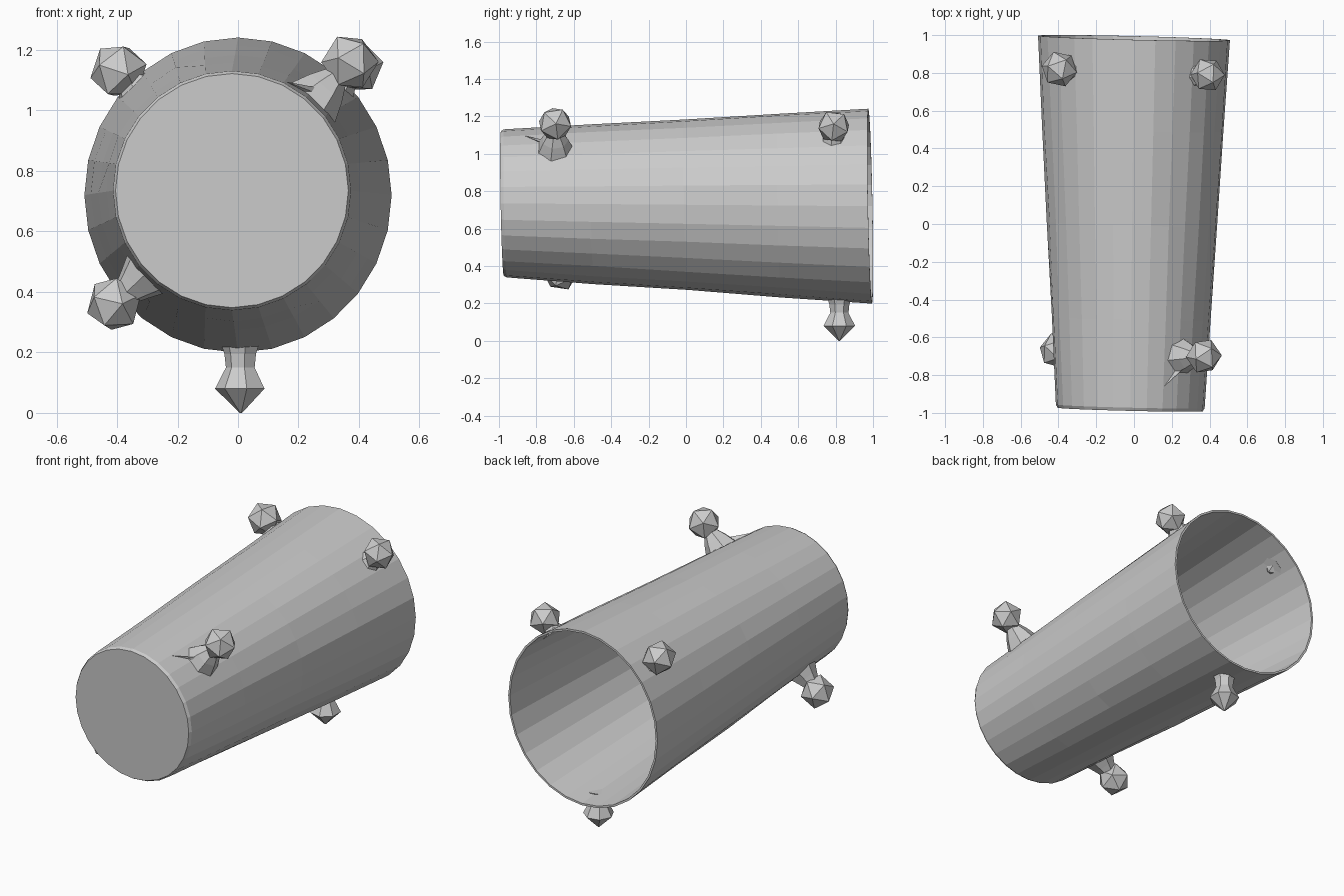
import bpy, bmesh, math, random
from mathutils import Vector, Matrix

if "Cube" in bpy.data.objects:
    bpy.data.objects.remove(bpy.data.objects["Cube"])

random.seed(4)
grey = bpy.data.materials.new("matte_grey")
grey.diffuse_color = (0.6, 0.6, 0.6, 1)
grey.use_nodes = True
grey.node_tree.nodes["Principled BSDF"].inputs["Base Color"].default_value = grey.diffuse_color


def finish(bm, name):
    bmesh.ops.recalc_face_normals(bm, faces=bm.faces)
    me = bpy.data.meshes.new(name)
    bm.to_mesh(me)
    bm.free()
    me.materials.append(grey)
    ob = bpy.data.objects.new(name, me)
    bpy.context.collection.objects.link(ob)
    return ob


def axis(y):
    """Centre of the cup's cross-section at depth y."""
    t = (y + 0.98) / 1.965
    return Vector((-0.02 + 0.02 * t, y, 0.735 - 0.015 * t))


def radius(y):
    t = (y + 0.98) / 1.965
    return 0.393 + 0.115 * t, 0.395 + 0.126 * t


def ring(bm, y, inset, sides=28, wobble=0.0):
    """Slightly tilted oval ring of the tapered cup wall."""
    c, (rx, rz) = axis(y), radius(y)
    out = []
    for i in range(sides):
        a = 2 * math.pi * i / sides
        w = random.uniform(-wobble, wobble)
        x, z = (rx - inset + w) * math.cos(a), (rz - inset + w) * math.sin(a)
        out.append(bm.verts.new((c.x + x, y - 0.024 * x - 0.019 * z, c.z + z)))
    return out


# Cup: closed small end, tapered outer wall, thin rim, hollow inside
bm = bmesh.new()
rows = [(-0.982, 0.008, 0), (-0.965, 0, 0), (-0.5, 0, .003), (0.0, 0, .003),
        (0.5, 0, .003), (0.985, 0, 0), (0.985, 0.012, 0), (-0.955, 0.016, 0)]
rings = [ring(bm, *r[:2], wobble=r[2]) for r in rows]
for a, b in zip(rings, rings[1:]):
    for i in range(len(a)):
        j = (i + 1) % len(a)
        bm.faces.new((a[i], a[j], b[j], b[i]))
bm.faces.new(rings[0])
bm.faces.new(rings[-1])
finish(bm, "tapered_cup")


def lathe(bm, base, direction, profile, sides, squash=1.0):
    """Revolve (distance, radius) points around a direction."""
    rot = direction.to_track_quat('Z', 'Y').to_matrix()
    prev = None
    for d, r in profile:
        row = [bm.verts.new(base + rot @ Vector((
            r * math.cos(2 * math.pi * i / sides),
            r * squash * math.sin(2 * math.pi * i / sides), d)))
            for i in range(sides)]
        if prev:
            for i in range(sides):
                j = (i + 1) % sides
                bm.faces.new((prev[i], prev[j], row[j], row[i]))
        else:
            bm.faces.new(row)
        prev = row
    bm.faces.new(prev)


def knob(name, centre, r, flare, neck):
    """Faceted ball on a flared stem rising from the cup wall."""
    p = Vector(centre)
    c = axis(p.y)
    n = (p - c).normalized()
    rx, rz = radius(p.y)
    base = c + n * ((rx + rz) / 2 - 0.015)
    length = (p - base).length
    bm = bmesh.new()
    lathe(bm, base, n, [(0, flare), (length * 0.35, flare * 0.72),
                        (length * 0.65, neck), (length, neck)], 7)
    rot = Matrix.Rotation(random.uniform(0, 3), 4, Vector((1, 0.6, 0.3)))
    bmesh.ops.create_icosphere(bm, subdivisions=1, radius=r,
                               matrix=Matrix.Translation(p) @ rot)
    finish(bm, name)


# Four ball knobs around the wall
knob("upper_left_rear_knob", (-0.395, 0.82, 1.13), 0.097, 0.07, 0.05)
knob("upper_right_rear_knob", (0.39, 0.79, 1.145), 0.092, 0.07, 0.05)
knob("upper_right_front_knob", (0.37, -0.70, 1.16), 0.095, 0.10, 0.04)
knob("lower_left_front_knob", (-0.41, -0.67, 0.36), 0.095, 0.09, 0.045)

# Thin web beside the front stem
bm = bmesh.new()
pts = [(0.16, -0.86, 1.095), (0.29, -0.74, 1.07), (0.33, -0.70, 1.03),
       (0.24, -0.70, 1.02)]
v = [bm.verts.new(p) for p in pts]
for f in ((0, 1, 2), (0, 2, 3), (0, 3, 1), (1, 3, 2)):
    bm.faces.new([v[i] for i in f])
finish(bm, "front_stem_web")

# Pointed knob under the wide end
bm = bmesh.new()
lathe(bm, Vector((0.01, 0.82, 0.225)), Vector((0, 0, -1)),
      [(0, 0.065), (0.03, 0.055), (0.075, 0.05), (0.145, 0.086),
       (0.225, 0.004)], 7)
finish(bm, "bottom_knob")
